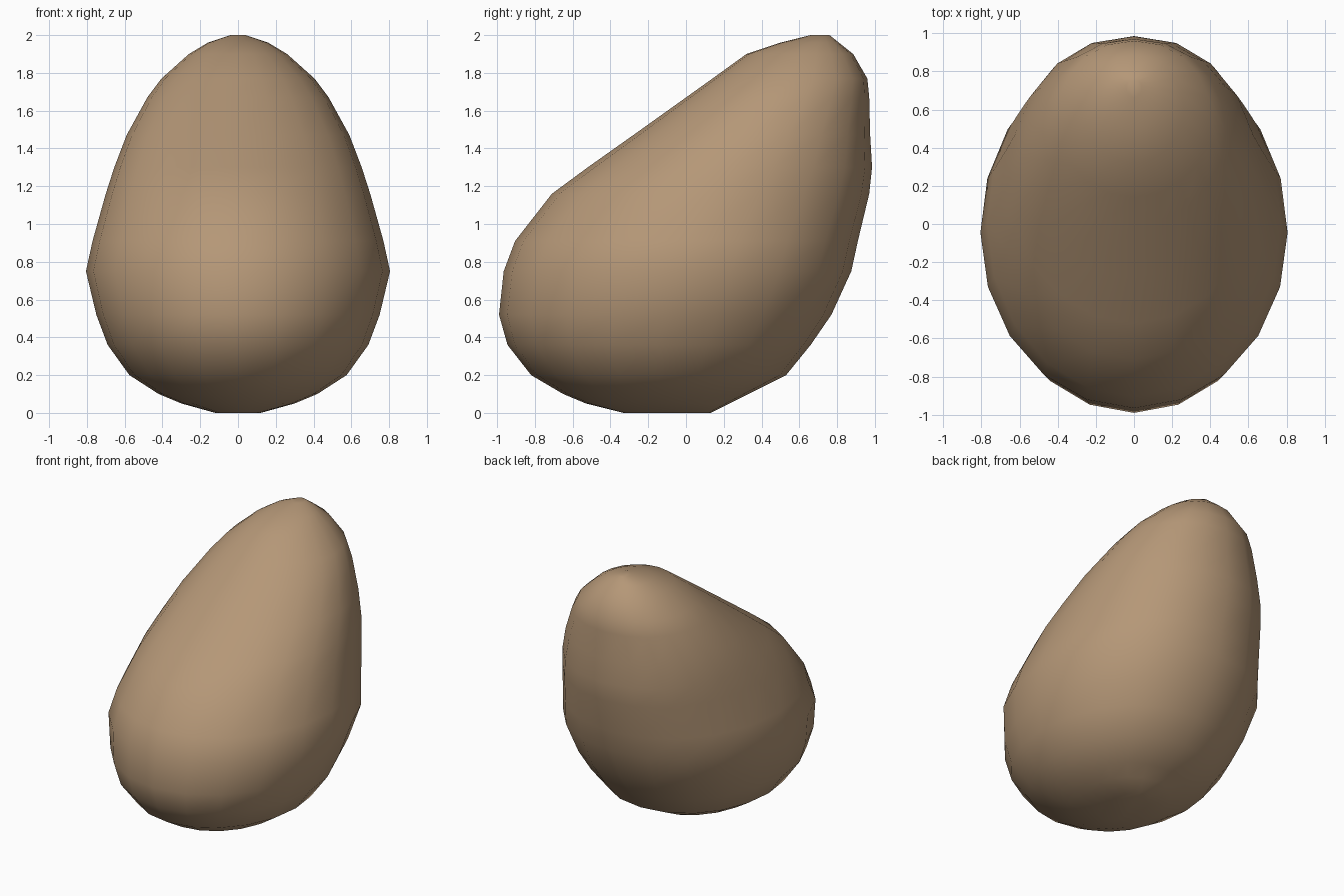
import bpy, bmesh, math

if "Cube" in bpy.data.objects:
    bpy.data.objects.remove(bpy.data.objects["Cube"])

# Horizontal slices of the stone: height, front y, back y, half width
SLICES = [
    (0.00, -0.33, 0.13, 0.12), (0.05, -0.53, 0.23, 0.30), (0.10, -0.65, 0.33, 0.42),
    (0.20, -0.82, 0.53, 0.575), (0.36, -0.945, 0.66, 0.69), (0.52, -0.99, 0.77, 0.75),
    (0.75, -0.965, 0.875, 0.805), (0.91, -0.905, 0.91, 0.77), (1.16, -0.71, 0.97, 0.70),
    (1.30, -0.52, 0.985, 0.655), (1.47, -0.28, 0.975, 0.59), (1.67, 0.00, 0.97, 0.48),
    (1.77, 0.14, 0.96, 0.405), (1.90, 0.32, 0.885, 0.26), (1.96, 0.50, 0.81, 0.16),
    (2.00, 0.66, 0.76, 0.04),
]
SIDES = 20

bm = bmesh.new()
rings = []
for z, front, back, half in SLICES:
    mid, depth = (front + back) / 2, (back - front) / 2
    ring = []
    for i in range(SIDES):
        a = 2 * math.pi * i / SIDES
        c, s = math.cos(a), math.sin(a)
        # the back half is slightly fuller than the front half
        power = 0.92 if s > 0 else 1.0
        x = half * math.copysign(abs(c) ** power, c)
        ring.append(bm.verts.new((x, mid + depth * s, z)))
    rings.append(ring)

# Skin between the slices, closed at both ends
for low, high in zip(rings, rings[1:]):
    for i in range(SIDES):
        j = (i + 1) % SIDES
        bm.faces.new((low[i], low[j], high[j], high[i]))
bm.faces.new(list(reversed(rings[0])))
bm.faces.new(rings[-1])
bmesh.ops.recalc_face_normals(bm, faces=bm.faces)
for f in bm.faces:
    f.smooth = True

mesh = bpy.data.meshes.new("stone")
bm.to_mesh(mesh)
bm.free()

# Warm brown surface
brown = bpy.data.materials.new("warm_brown")
brown.diffuse_color = (0.46, 0.31, 0.185, 1)
brown.use_nodes = True
brown.node_tree.nodes["Principled BSDF"].inputs["Base Color"].default_value = brown.diffuse_color
mesh.materials.append(brown)

stone = bpy.data.objects.new("stone", mesh)
bpy.context.collection.objects.link(stone)
